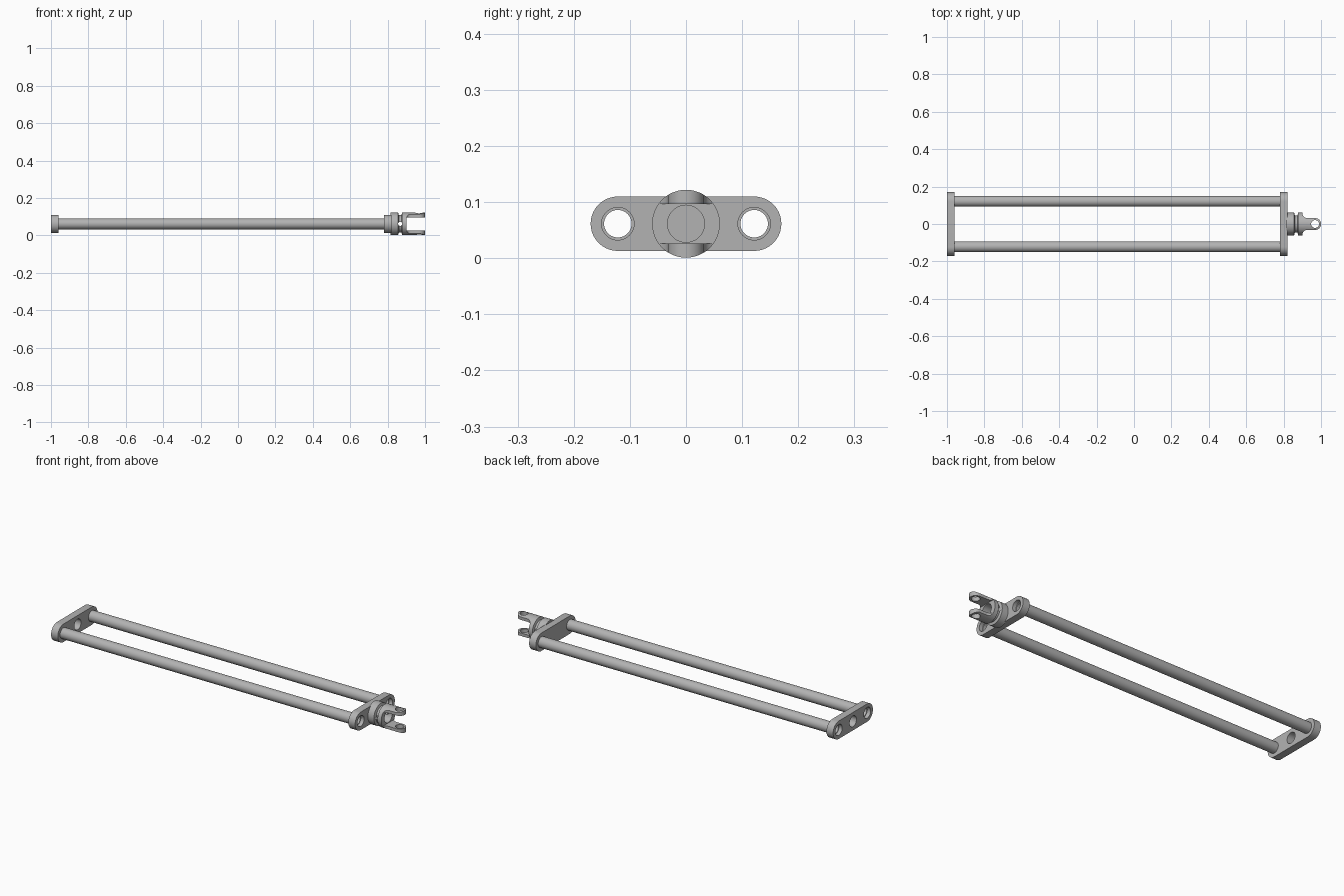
import bpy, bmesh, math
from mathutils import Matrix, Vector

if "Cube" in bpy.data.objects:
    bpy.data.objects.remove(bpy.data.objects["Cube"], do_unlink=True)

AXIS_Z = 0.0615      # height of the long axis
ROD_Y = 0.1215       # rod offset to each side
ROD_R, BORE_R = 0.029, 0.0245

steel = bpy.data.materials.new("grey steel")
steel.use_nodes = True
steel.diffuse_color = (0.45, 0.45, 0.45, 1)
steel.node_tree.nodes["Principled BSDF"].inputs["Base Color"].default_value = (0.45, 0.45, 0.45, 1)


def make(name, bm):
    bmesh.ops.recalc_face_normals(bm, faces=bm.faces)
    mesh = bpy.data.meshes.new(name)
    bm.to_mesh(mesh)
    bm.free()
    mesh.materials.append(steel)
    ob = bpy.data.objects.new(name, mesh)
    bpy.context.collection.objects.link(ob)
    return ob


def prism(name, outline, vector):
    """Extrude a closed outline along a vector."""
    bm = bmesh.new()
    face = bm.faces.new([bm.verts.new(p) for p in outline])
    ext = bmesh.ops.extrude_face_region(bm, geom=[face])
    verts = [g for g in ext["geom"] if isinstance(g, bmesh.types.BMVert)]
    bmesh.ops.translate(bm, verts=verts, vec=vector)
    return make(name, bm)


def arc(cx, cy, r, start, end, n=20):
    angles = [math.radians(start + (end - start) * i / n) for i in range(n + 1)]
    return [(cx + r * math.cos(a), cy + r * math.sin(a)) for a in angles]


def cylinder(name, centre, r, length, axis, n=40):
    bm = bmesh.new()
    turn = Vector((0, 0, 1)).rotation_difference(Vector(axis)).to_matrix().to_4x4()
    bmesh.ops.create_cone(bm, cap_ends=True, segments=n, radius1=r, radius2=r, depth=length,
                          matrix=Matrix.Translation(centre) @ turn)
    return make(name, bm)


def lathe(name, profile, n=48):
    """Turn a closed (x, radius) profile around the long axis."""
    bm = bmesh.new()
    verts = [bm.verts.new((x, 0, AXIS_Z + r)) for x, r in profile]
    edges = [bm.edges.new((verts[i], verts[(i + 1) % len(verts)])) for i in range(len(verts))]
    bmesh.ops.spin(bm, geom=verts + edges, cent=(0, 0, AXIS_Z), axis=(1, 0, 0),
                   angle=math.tau, steps=n, use_duplicate=False)
    bmesh.ops.remove_doubles(bm, verts=bm.verts, dist=1e-5)
    return make(name, bm)


def combine(ob, others, operation="DIFFERENCE"):
    """Apply booleans and remove the helper objects."""
    for other in others:
        other.hide_render = True
        mod = ob.modifiers.new("cut", "BOOLEAN")
        mod.operation, mod.solver, mod.object = operation, "EXACT", other
    deps = bpy.context.evaluated_depsgraph_get()
    mesh = bpy.data.meshes.new_from_object(ob.evaluated_get(deps))
    ob.modifiers.clear()
    ob.data = mesh
    for other in others:
        bpy.data.objects.remove(other, do_unlink=True)


X = (1, 0, 0)


# End plates: rounded bars with rod holes, the rear one also bored in the middle
def end_plate(name, x0, thick, hole_offsets):
    r = 0.0485
    outline = arc(ROD_Y, AXIS_Z, r, -90, 90) + arc(-ROD_Y, AXIS_Z, r, 90, 270)
    plate = prism(name, [(x0, y, z) for y, z in outline], (thick, 0, 0))
    combine(plate, [cylinder("hole", (x0 + thick / 2, y, AXIS_Z), ROD_R, 0.1, X)
                    for y in hole_offsets])
    return plate


parts = [end_plate("rear_plate", -1.0, 0.04, (-ROD_Y, 0, ROD_Y)),
         end_plate("front_plate", 0.78, 0.04, (-ROD_Y, ROD_Y))]

# Hollow rods seated in the plates
for side, label in ((1, "left"), (-1, "right")):
    rod = lathe(label + "_rod", [(-0.98, BORE_R), (-0.98, ROD_R), (0.80, ROD_R), (0.80, BORE_R)], 40)
    rod.data.transform(Matrix.Translation((0, side * ROD_Y, 0)))
    parts.append(rod)

# Grooved collar with a blind bore and a cross hole
collar = lathe("joint_collar", [(0.815, 0), (0.815, 0.0605), (0.856, 0.0605), (0.860, 0.047),
                                (0.874, 0.047), (0.878, 0.0605), (0.90, 0.0605),
                                (0.90, 0.033), (0.835, 0.033), (0.835, 0)])
combine(collar, [cylinder("cross_hole", (0.867, 0, AXIS_Z), 0.011, 0.3, (0, 1, 0), 24)])
parts.append(collar)

# Fork: two rounded prongs flaring into the collar, pierced by a pin hole
half = arc(0.925, 0.057, 0.025, 180, 270, 8) + arc(0.968, 0, 0.032, 90, 0, 12)
half = [(0.899, 0.057)] + half
outline = half + [(x, -y) for x, y in reversed(half[:-1])]
fork = prism("joint_fork", [(x, y, -0.02) for x, y in outline], (0, 0, 0.2))
combine(fork, [cylinder("envelope", (0.95, 0, AXIS_Z), 0.0605, 0.2, X, 48)], "INTERSECT")
slot = prism("slot", [(0.85, -0.1, 0.026), (1.1, -0.1, 0.026), (1.1, 0.1, 0.026), (0.85, 0.1, 0.026)],
             (0, 0, 0.071))
combine(fork, [slot, cylinder("pin_hole", (0.968, 0, AXIS_Z), 0.021, 0.4, (0, 0, 1), 32)])
parts.append(fork)

# Smooth the round surfaces and keep machined edges crisp
bpy.ops.object.select_all(action="DESELECT")
for ob in parts:
    ob.select_set(True)
bpy.context.view_layer.objects.active = parts[0]
bpy.ops.object.shade_smooth_by_angle(angle=math.radians(30))
